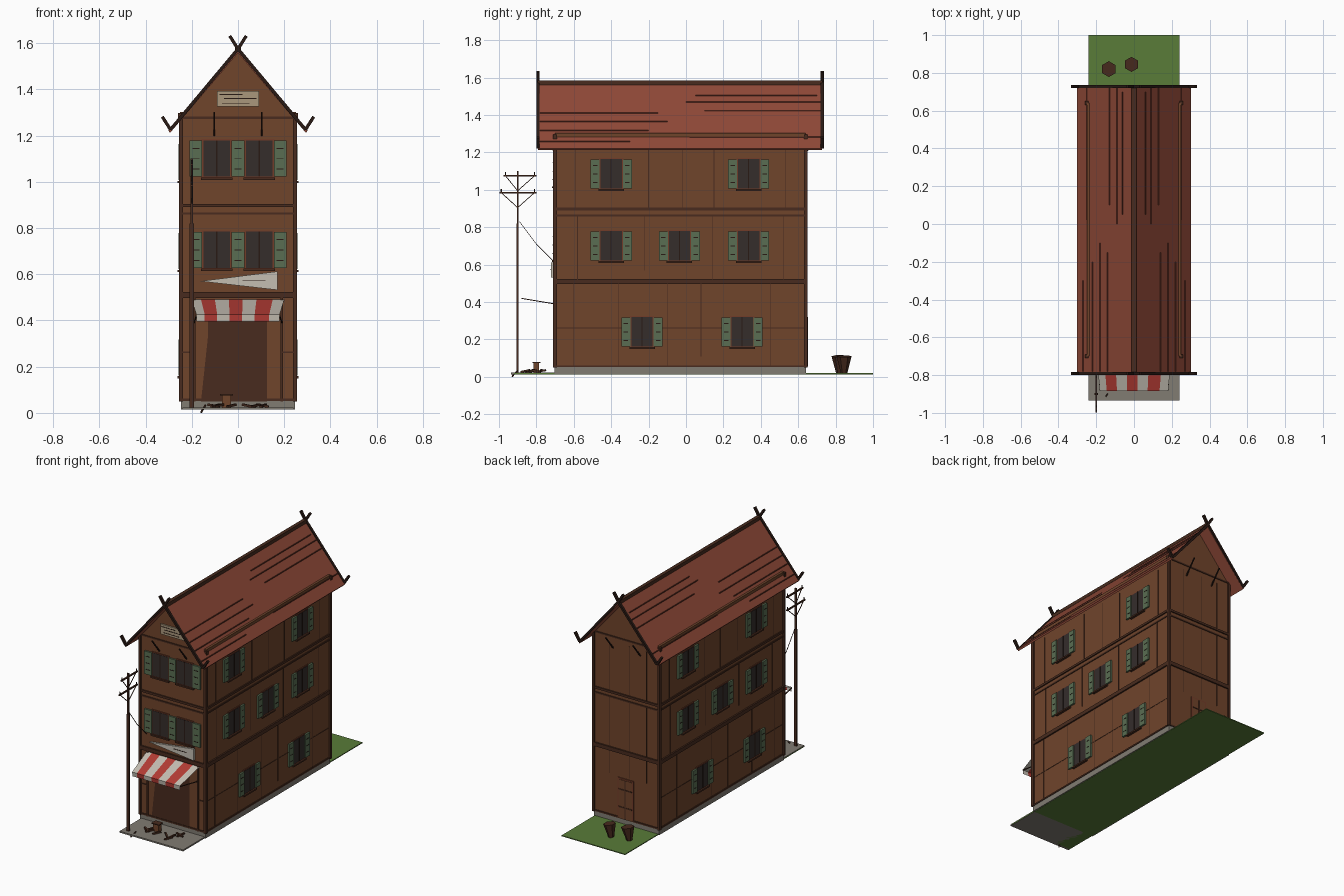
import bpy, bmesh, math, random
from mathutils import Vector, Matrix

if "Cube" in bpy.data.objects:
    bpy.data.objects.remove(bpy.data.objects["Cube"])
random.seed(4)

def material(name, r, g, b):
    m = bpy.data.materials.new(name)
    m.diffuse_color = (r, g, b, 1)
    m.use_nodes = True
    m.node_tree.nodes["Principled BSDF"].inputs["Base Color"].default_value = m.diffuse_color
    return m

WALL = material("wall_wood", .16, .058, .024)
TRIM = material("dark_trim", .065, .024, .013)
BLACK = material("soot", .022, .010, .007)
ROOF = material("roof_red", .27, .065, .038)
ROOFD = material("roof_seam", .10, .025, .015)
GREEN = material("shutter_green", .10, .155, .085)
GLASS = material("dark_pane", .035, .026, .024)
FRAME = material("frame_wood", .17, .045, .022)
WHITE = material("off_white", .56, .52, .45)
RED = material("awning_red", .46, .045, .035)
CREAM = material("cream_panel", .40, .31, .20)
GRASS = material("grass", .10, .20, .04)
STONE = material("stone", .22, .20, .17)
parts = {}

def part(name, mat):
    if name not in parts:
        parts[name] = (bmesh.new(), mat)
    return parts[name][0]

def box(name, mat, lo, hi):
    c = [(a + b) / 2 for a, b in zip(lo, hi)]
    s = [abs(b - a) for a, b in zip(lo, hi)]
    bmesh.ops.create_cube(part(name, mat), size=1,
                          matrix=Matrix.Translation(c) @ Matrix.Diagonal((*s, 1)))

def bar(name, mat, p, q, w=.012, t=None):
    p, q = Vector(p), Vector(q)
    d = q - p
    m = Matrix.Translation((p + q) / 2) @ d.to_track_quat('Z', 'Y').to_matrix().to_4x4()
    bmesh.ops.create_cube(part(name, mat), size=1,
                          matrix=m @ Matrix.Diagonal((w, t or w, d.length, 1)))

def prism(name, mat, pts, y0, y1):
    # x-z outline extruded along y
    bm = part(name, mat)
    f = bm.faces.new([bm.verts.new((x, y0, z)) for x, z in pts])
    r = bmesh.ops.extrude_face_region(bm, geom=[f])
    bmesh.ops.translate(bm, vec=(0, y1 - y0, 0),
                        verts=[v for v in r['geom'] if isinstance(v, bmesh.types.BMVert)])
    bmesh.ops.recalc_face_normals(bm, faces=bm.faces)

X, YF, YB = .245, -.70, .64

def on_wall(name, mat, side, u0, u1, z0, z1, d0, d1):
    # box on a wall: u along it, d outward from it
    if side in 'RL':
        k = 1 if side == 'R' else -1
        box(name, mat, (k * (X + d0), u0, z0), (k * (X + d1), u1, z1))
    elif side == 'F':
        box(name, mat, (u0, YF - d1, z0), (u1, YF - d0, z1))
    else:
        box(name, mat, (u0, YB + d0, z0), (u1, YB + d1, z1))

def shutter(side, u0, u1, z):
    on_wall("shutters", GREEN, side, u0, u1, z - .078, z + .078, 0, .012)
    for k in (-.045, 0, .045):
        on_wall("shutter_slits", BLACK, side, u0 + .012, u1 - .012, z + k - .002, z + k + .002, .01, .0135)

def window(side, u, z, shutters=True):
    on_wall("window_frames", FRAME, side, u - .065, u + .065, z - .085, z + .085, 0, .005)
    on_wall("window_panes", GLASS, side, u - .057, u + .057, z - .077, z + .079, 0, .007)
    on_wall("window_mullions", BLACK, side, u - .003, u + .003, z - .077, z + .079, 0, .010)
    on_wall("window_sills", TRIM, side, u - .068, u + .068, z - .091, z - .081, 0, .016)
    if shutters:
        shutter(side, u - .11, u - .062, z)
        shutter(side, u + .062, u + .11, z)

# ground
box("grass", GRASS, (-.24, -.92, .014), (.24, 1.0, .020))
box("pavement", STONE, (-.24, -.935, .014), (.24, YF, .024))
box("foundation", STONE, (-X - .002, YF - .002, .015), (X + .002, YB + .002, .052))

# house body with gables
prism("walls", WALL, [(-X, .05), (X, .05), (X, 1.275), (0, 1.56), (-X, 1.275)], YF, YB)

# corner posts and floor beams
for sx in (-1, 1):
    for y in (YF, YB):
        box("corner_posts", TRIM, (sx * .256, y - .01, .05), (sx * .238, y + .01, 1.29))
    box("wall_plates", WALL, (sx * .25, YF, 1.265), (sx * .235, YB, 1.303))
for side, a, b in (('R', YF, YB), ('L', YF, YB), ('F', -X, X), ('B', -X, X)):
    for z0, z1, d in ((.497, .523, .010), (.89, .905, .008), (.858, .868, .005), (.052, .062, .006)):
        on_wall("floor_beams", TRIM, side, a, b, z0, z1, 0, d)
    if side in 'FB':
        on_wall("floor_beams", TRIM, side, a, b, 1.272, 1.282, 0, .005)

# plank seams
storeys = ((.06, .50), (.52, .86), (.905, 1.24))
for i, (z0, z1) in enumerate(storeys):
    seams = ((-.60, -.36, -.10, .08, .45), (-.58, -.22, .14, .52), (-.59, -.2, -.02, .15, .53))[i]
    for side in 'RL':
        for u in seams:
            on_wall("plank_seams", TRIM, side, u - .002, u + .002, z0 + random.choice((0, 0, .05)), z1, 0, .002)
    for u in (-.15, -.02, .13):
        on_wall("plank_seams", TRIM, 'B', u - .002, u + .002, z0 if i else .34, z1, 0, .002)
for side in 'RL':
    on_wall("plank_seams", TRIM, side, YF, YB, .259, .263, 0, .002)

# windows
for side, low in (('R', (-.235, .30)), ('L', (-.38, .18))):
    for z, us in ((1.085, (-.40, .335)), (.70, (-.40, -.035, .335)), (.24, low)):
        for u in us:
            window(side, u, z)
for z in (1.10, .705):
    for u in (-.0925, .0925):
        window('F', u, z, False)
    for a, b in ((-.21, -.155), (-.028, .028), (.155, .21)):
        shutter('F', a, b, z)

# back door
on_wall("back_door", FRAME, 'B', -.055, .065, .055, .33, 0, .006)
on_wall("back_door_panel", WALL, 'B', -.045, .055, .055, .32, 0, .009)
for z in (.13, .25):
    on_wall("back_door_rails", TRIM, 'B', -.045, .055, z, z + .008, 0, .012)
on_wall("back_door_rails", TRIM, 'B', .002, .008, .055, .32, 0, .012)

# shop front
prism("shop_opening", TRIM, [(-.16, .05), (.125, .05), (.125, .40), (-.13, .40), (-.13, .33)], YF - .003, YF + .01)
for s in (-.19, .19):
    on_wall("shop_jambs", TRIM, 'F', s - .005, s + .005, .05, .50, 0, .007)
    on_wall("shop_rails", TRIM, 'F', min(s, s * 1.28), max(s, s * 1.28), .26, .266, 0, .005)

# striped awning with hanging valance
edges = (-.20, -.16, -.10, -.04, .02, .08, .15, .20)
for i, (a, b) in enumerate(zip(edges, edges[1:])):
    name, mat = (("awning_red", RED), ("awning_white", WHITE))[i % 2 == 0]
    bm = part(name, mat)
    rows = [[bm.verts.new((x * k, y, z)) for x in (a, b)]
            for y, z, k in ((-.70, .49, 1), (-.885, .425, .9), (-.882, .395, .9))]
    for r, s in zip(rows, rows[1:]):
        bm.faces.new((r[0], s[0], s[1], r[1]))
for s in (-1, 1):
    bar("awning_struts", TRIM, (s * .18, -.88, .42), (s * .19, -.70, .39), .005)

# leaning sign and gable vent
prism("sign", WHITE, [(-.165, .57), (.17, .612), (.17, .532)], -.722, -.708)
box("sign_marks", BLACK, (.02, -.7235, .572), (.12, -.721, .576))
on_wall("gable_panel", CREAM, 'F', -.09, .09, 1.325, 1.393, 0, .010)
for z, a, b in ((1.378, -.08, .02), (1.36, -.06, .08), (1.34, -.07, .05)):
    on_wall("gable_slits", BLACK, 'F', a, b, z - .002, z + .002, .009, .0115)

# roof slopes with seams and ridge cap
for s in (-1, 1):
    prism("roof", ROOF, [(0, 1.575), (s * .302, 1.222), (s * .294, 1.212), (0, 1.557)], -.792, .728)
    for x, a, b in ((.06, .05, .70), (.09, .0, .72), (.13, .1, .72), (.14, -.78, -.15),
                    (.18, -.78, -.1), (.22, -.78, -.2), (.25, .02, .72), (.27, -.78, -.3)):
        z = 1.575 - x * 1.169
        bar("roof_seams", ROOFD, (s * x, a, z), (s * x, b, z), .005)
    for y in (-.70, .64):
        box("post_tips", TRIM, (s * .24, y - .01, 1.26), (s * .26, y + .01, 1.297))
    # crossed bargeboards with upturned ends
    for y in (-.792, .728):
        pts = [(-s * .036, 1.632), (0, 1.575), (s * .292, 1.226), (s * .328, 1.282)]
        for (x0, z0), (x1, z1) in zip(pts, pts[1:]):
            bar("bargeboards", BLACK, (x0, y, z0), (x1, y, z1), .017, .014)
    # gable brackets
    for y, o in ((YF, -.08), (YB, .08)):
        bar("gable_brackets", BLACK, (s * .103, y, 1.20), (s * .103, y + o, 1.30), .007)
box("ridge_cap", TRIM, (-.012, -.79, 1.562), (.012, .726, 1.585))

# utility pole with cross arms and wires
bar("pole", TRIM, (-.20, -.90, .02), (-.20, -.90, .82), .018, .010)
bar("pole", TRIM, (-.20, -.90, .82), (-.20, -.90, 1.10), .012, .008)
for z, a in ((1.075, -.975), (.985, -.998)):
    bar("cross_arms", TRIM, (-.20, a, z), (-.20, -.80, z), .009)
    for y in (a + .01, -.81):
        bar("arm_braces", TRIM, (-.20, y, z), (-.20, -.90, z - .08), .004)
        bar("insulators", BLACK, (-.20, y, z), (-.20, y, z + .02), .006)
bar("wires", BLACK, (-.20, -.89, .83), (-.20, -.80, .71), .003)
bar("wires", BLACK, (-.20, -.80, .71), (-.20, -.70, .61), .003)

# scattered scrap on the pavement
for i in range(9):
    x, y, a = random.uniform(-.15, .12), random.uniform(-.86, -.76), random.uniform(0, math.pi)
    dx, dy = .028 * math.cos(a), .028 * math.sin(a)
    bar("scrap_wood", TRIM, (x - dx, y - dy, .027), (x + dx, y + dy, .036), .010)
bar("scrap_wood", TRIM, (-.16, -.93, .002), (-.14, -.90, .035), .006)
box("small_crate", WALL, (-.07, -.815, .024), (-.03, -.785, .075))
box("small_crate_lid", TRIM, (-.078, -.822, .075), (-.022, -.778, .081))

# two tapered tubs on the grass
for x, y, r in ((-.14, .82, .042), (-.02, .845, .040)):
    bmesh.ops.create_cone(part("tubs", TRIM), cap_ends=True, segments=6, radius1=.018, radius2=r, depth=.09,
                          matrix=Matrix.Translation((x, y, .066)) @ Matrix.Rotation(.15, 4, 'Y'))

for name, (bm, mat) in parts.items():
    me = bpy.data.meshes.new(name)
    bm.to_mesh(me)
    bm.free()
    me.materials.append(mat)
    bpy.context.collection.objects.link(bpy.data.objects.new(name, me))
